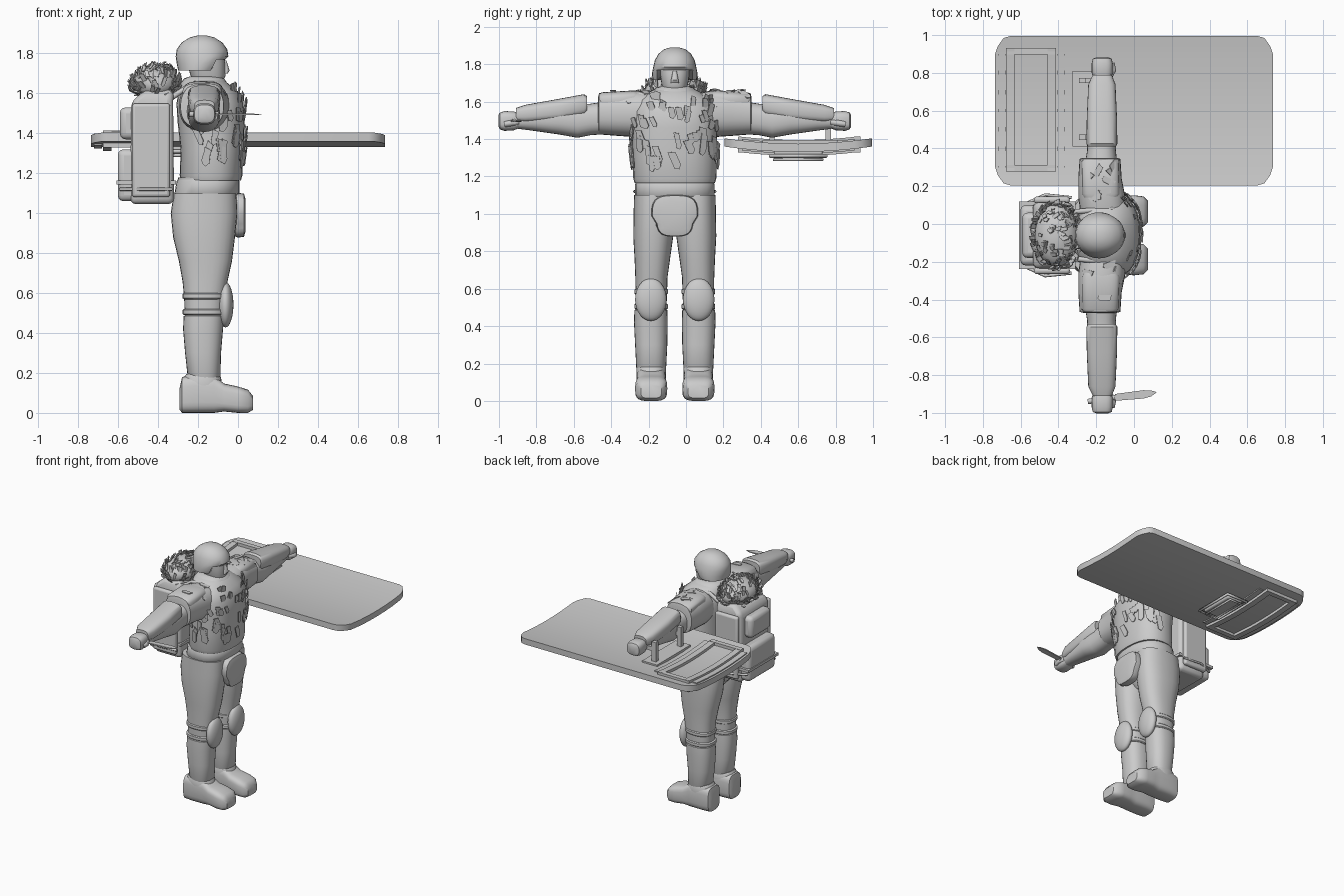
import bpy, bmesh, math, random
from mathutils import Vector, Matrix

if "Cube" in bpy.data.objects:
    bpy.data.objects.remove(bpy.data.objects["Cube"])

random.seed(4)
CY = -0.06  # body mid plane
grey = bpy.data.materials.new("plain grey")
grey.diffuse_color = (0.6, 0.6, 0.6, 1)
grey.use_nodes = True
grey.node_tree.nodes["Principled BSDF"].inputs["Base Color"].default_value = grey.diffuse_color


def finish(name, bm, bevel=0.0, angle=40):
    bmesh.ops.recalc_face_normals(bm, faces=bm.faces)
    me = bpy.data.meshes.new(name)
    bm.to_mesh(me)
    bm.free()
    ob = bpy.data.objects.new(name, me)
    bpy.context.collection.objects.link(ob)
    me.materials.append(grey)
    if bevel:
        m = ob.modifiers.new("bevel", 'BEVEL')
        m.width, m.segments = bevel, 3
    bpy.context.view_layer.objects.active = ob
    ob.select_set(True)
    bpy.ops.object.shade_smooth_by_angle(angle=math.radians(angle))
    ob.select_set(False)
    return ob


def loft(name, axis, secs, n=2.4, sides=28, box=False, bevel=0.0, fix=None):
    """Sections are (t, a, b, ra, rb): place on axis, centre and half sizes."""
    bm = bmesh.new()
    rings = []
    for t, a, b, ra, rb in secs:
        if box:
            pts = [(1, 1), (-1, 1), (-1, -1), (1, -1)]
        else:
            pts = []
            for i in range(sides):
                c, s = math.cos(2 * math.pi * i / sides), math.sin(2 * math.pi * i / sides)
                pts.append((math.copysign(abs(c) ** (2 / n), c), math.copysign(abs(s) ** (2 / n), s)))
        ring = []
        for u, v in pts:
            p, q = a + ra * u, b + rb * v
            ring.append(bm.verts.new({'x': (t, p, q), 'y': (p, t, q), 'z': (p, q, t)}[axis]))
        rings.append(ring)
    for r, s in zip(rings, rings[1:]):
        for i in range(len(r)):
            j = (i + 1) % len(r)
            bm.faces.new((r[i], r[j], s[j], s[i]))
    bm.faces.new(rings[0])
    bm.faces.new(rings[-1])
    if fix:
        for v in bm.verts:
            fix(v.co)
    return finish(name, bm, bevel)


def block(name, x0, x1, y0, y1, z0, z1, bevel=0.0):
    return loft(name, 'z', [(z, (x0 + x1) / 2, (y0 + y1) / 2, (x1 - x0) / 2, (y1 - y0) / 2)
                            for z in (z0, z1)], box=True, bevel=bevel)


def ball(name, c, r, fix=None):
    bm = bmesh.new()
    bmesh.ops.create_uvsphere(bm, u_segments=28, v_segments=16, radius=1)
    for v in bm.verts:
        v.co = Vector([c[i] + r[i] * v.co[i] for i in range(3)])
    return finish(name, bm)


def tube(name, pts, r, cyclic=False):
    cu = bpy.data.curves.new(name, 'CURVE')
    cu.dimensions, cu.bevel_depth, cu.bevel_resolution, cu.use_fill_caps = '3D', r, 2, True
    sp = cu.splines.new('POLY')
    sp.points.add(len(pts) - 1)
    sp.use_cyclic_u = cyclic
    for p, q in zip(sp.points, pts):
        p.co = (*q, 1)
    ob = bpy.data.objects.new(name, cu)
    cu.materials.append(grey)
    bpy.context.collection.objects.link(ob)


def leaf(bm, pos, normal, w, h, roll=0.0, tilt=0.0):
    """One thin cloth scrap lying on a surface."""
    up = Vector((0, 0, 1)) if abs(normal.z) < 0.9 else Vector((1, 0, 0))
    side = up.cross(normal).normalized()
    up = normal.cross(side)
    m = Matrix((side, up, normal)).transposed() @ Matrix.Rotation(roll, 3, 'Z') @ Matrix.Rotation(tilt, 3, 'X')
    shape = [(-.5, .5), (.4, .4), (.5, -.3), (.1, -.5), (-.4, -.4)]
    rows = [[bm.verts.new(pos + m @ Vector((x * w, y * h, z))) for x, y in shape] for z in (0, .005)]
    bm.faces.new(rows[0][::-1])
    bm.faces.new(rows[1])
    for i in range(5):
        j = (i + 1) % 5
        bm.faces.new((rows[0][i], rows[0][j], rows[1][j], rows[1][i]))


# Torso, belt, pelvis
torso = [(1.165, -.135, CY, .150, .215), (1.19, -.135, CY, .157, .222), (1.32, -.13, CY, .157, .225),
         (1.46, -.135, CY, .168, .228), (1.55, -.14, CY, .168, .228), (1.61, -.15, CY, .148, .20),
         (1.65, -.165, CY, .115, .14), (1.675, -.17, CY, .09, .09)]
loft("torso", 'z', torso)
loft("waist", 'z', [(1.08, -.16, CY, .155, .205), (1.18, -.15, CY, .15, .205)])
loft("belt", 'z', [(1.09, -.155, CY, .155, .205), (1.10, -.155, CY, .163, .212),
                   (1.16, -.15, CY, .158, .212), (1.17, -.15, CY, .15, .205)])
loft("pelvis", 'z', [(.88, -.17, CY, .08, .05), (.95, -.17, CY, .145, .15), (1.10, -.165, CY, .16, .215)])
loft("groin_plate", 'x', [(-.03, CY, 1.0, .11, .11), (.0, CY, .99, .125, .112),
                          (.03, CY, .99, .12, .108), (.038, CY, .99, .09, .08)], n=3.2,
     fix=lambda c: setattr(c, 'y', CY + (c.y - CY) * (1 if c.z > .95 else .8)))

# Neck, head, helmet, scarf
loft("head", 'z', [(1.62, -.18, CY, .075, .08), (1.66, -.15, CY, .075, .06), (1.69, -.15, CY, .088, .07),
                   (1.75, -.16, CY, .095, .08), (1.82, -.17, CY, .10, .085)])
loft("nose", 'z', [(1.70, -.063, CY, .012, .022), (1.715, -.06, CY, .018, .02), (1.765, -.066, CY, .008, .01)])
loft("helmet", 'z', [(1.715, -.20, CY, .10, .118), (1.75, -.185, CY, .122, .122), (1.785, -.18, CY, .132, .115),
                     (1.82, -.18, CY, .127, .107), (1.855, -.18, CY, .102, .088),
                     (1.88, -.18, CY, .062, .058), (1.89, -.18, CY, .022, .022)], n=2.1,
     fix=lambda c: setattr(c, 'z', 1.77 if c.z < 1.77 and c.x > -.13 else c.z))
loft("scarf", 'z', [(1.60, -.17, CY, .12, .15), (1.64, -.17, CY, .125, .13),
                    (1.675, -.17, CY, .10, .10), (1.685, -.17, CY, .07, .07)])

# Limbs, both sides
for s, side in ((1, "left"), (-1, "right")):
    def L(d):
        return CY + s * d
    loft(side + "_trouser", 'z', [(1.10, -.165, L(.11), .157, .108), (1.0, -.17, L(.112), .167, .108),
         (.88, -.17, L(.115), .155, .107), (.76, -.163, L(.12), .133, .095), (.66, -.165, L(.125), .113, .086),
         (.58, -.168, L(.125), .102, .084), (.46, -.17, L(.126), .095, .08)])
    loft(side + "_shin_guard", 'z', [(.165, -.17, L(.126), .072, .075), (.18, -.17, L(.126), .082, .08),
         (.30, -.175, L(.126), .09, .086), (.42, -.175, L(.128), .10, .09), (.485, -.172, L(.128), .10, .088),
         (.49, -.172, L(.128), .09, .08)])
    for z in (.505, .585):
        loft(side + "_knee_strap", 'z', [(z - .016, -.17, L(.126), .100, .084), (z - .01, -.17, L(.126), .108, .09),
             (z + .01, -.17, L(.126), .108, .09), (z + .016, -.17, L(.126), .100, .084)])
    ball(side + "_knee_pad", (-.063, L(.128), .542), (.04, .084, .114))
    loft(side + "_boot", 'x', [(-.292, L(.126), .07, .05, .055), (-.28, L(.126), .09, .07, .09),
         (-.22, L(.126), .095, .08, .095), (-.12, L(.126), .093, .078, .093), (-.07, L(.126), .077, .08, .07),
         (.0, L(.126), .066, .086, .066), (.05, L(.126), .058, .08, .058), (.075, L(.126), .05, .055, .035)], n=3.6)
    loft(side + "_boot_cuff", 'z', [(.12, -.175, L(.126), .10, .077), (.18, -.178, L(.126), .092, .08),
                                    (.195, -.178, L(.126), .08, .07)])
    # Sleeve, arm, gauntlet, fist
    loft(side + "_sleeve", 'y', [(L(.10), -.16, 1.53, .12, .11), (L(.2), -.17, 1.535, .125, .125),
         (L(.30), -.18, 1.535, .115, .118), (L(.405), -.18, 1.535, .108, .11), (L(.41), -.18, 1.53, .09, .095)])
    loft(side + "_shoulder_plate", 'y', [(L(.2), -.175, 1.61, .09, .045), (L(.22), -.175, 1.61, .10, .05),
         (L(.39), -.18, 1.60, .098, .05), (L(.405), -.18, 1.60, .085, .04)], n=3)
    loft(side + "_arm", 'y', [(L(.36), -.175, 1.515, .088, .088), (L(.45), -.172, 1.505, .076, .084),
         (L(.52), -.17, 1.495, .08, .088), (L(.62), -.17, 1.505, .076, .08), (L(.76), -.17, 1.505, .06, .06),
         (L(.86), -.168, 1.50, .045, .042)])
    loft(side + "_gauntlet", 'y', [(L(.47), -.17, 1.585, .074, .045), (L(.485), -.17, 1.58, .082, .06),
         (L(.62), -.17, 1.555, .08, .06), (L(.80), -.17, 1.535, .072, .048), (L(.85), -.168, 1.53, .05, .036)], n=3)
    loft(side + "_fist", 'y', [(L(.83), -.168, 1.50, .045, .04), (L(.86), -.168, 1.497, .056, .05),
         (L(.91), -.168, 1.497, .056, .053), (L(.935), -.168, 1.497, .05, .045), (L(.943), -.168, 1.497, .03, .03)], n=3)
    tube(side + "_thumb", [(-.13, L(.84), 1.49), (-.11, L(.875), 1.485), (-.118, L(.91), 1.48)], .016)

# Knife in the right hand
tube("knife_grip", [(-.245, -.94, 1.495), (-.1, -.918, 1.495)], .014)
loft("knife_blade", 'x', [(-.1, -.918, 1.495, .018, .004), (.05, -.902, 1.495, .022, .004),
                          (.09, -.897, 1.495, .016, .003), (.118, -.891, 1.495, .002, .001)], box=True)

# Backpack with pouches, straps and side frame
loft("backpack", 'z', [(1.045, -.43, CY, .11, .175), (1.56, -.43, CY, .105, .175), (1.62, -.39, CY, .07, .15)],
     box=True, bevel=.03)
block("lower_pouch", -.602, -.48, -.22, .10, 1.06, 1.32, .03)
block("upper_pouch", -.592, -.48, -.18, .06, 1.37, 1.53, .03)
block("pack_strap", -.608, -.31, -.238, .118, 1.145, 1.165)
for s in (1, -1):
    y = CY + s * .17
    block("side_pouch", -.53, -.34, min(y, y + s * .035), max(y, y + s * .035), 1.08, 1.55, .015)
    block("strap_buckle", -.595, -.54, CY + s * .12 - .025, CY + s * .12 + .025, 1.13, 1.18, .008)
    tube("frame_rail", [(-.59, CY + s * .16, 1.12), (-.47, CY + s * .215, 1.12), (-.33, CY + s * .2, 1.12)], .008)
    tube("shoulder_strap", [(-.36, CY + s * .12, 1.56), (-.25, CY + s * .13, 1.635), (-.12, CY + s * .14, 1.635),
                            (-.02, CY + s * .15, 1.54)], .014)

# Camouflage roll covered in scraps
C, R = Vector((-.41, CY, 1.645)), (.115, .165, .09)
ball("camouflage_roll", C, R)
bm = bmesh.new()
for i in range(170):
    z = random.uniform(-.5, .98)
    a = random.uniform(0, 2 * math.pi)
    k = math.sqrt(1 - z * z)
    d = Vector((k * math.cos(a), k * math.sin(a), z))
    n = Vector((d.x / R[0], d.y / R[1], d.z / R[2])).normalized()
    pos = C + Vector((d.x * R[0], d.y * R[1], d.z * R[2])) + n * .01
    leaf(bm, pos, n, random.uniform(.018, .028), random.uniform(.035, .055),
         random.uniform(-.5, .5), random.uniform(.3, 1.0))
finish("roll_scraps", bm, angle=20)

# Cloth scraps on the jacket and shoulders
bm = bmesh.new()
for i in range(64):
    z = 1.27 + .36 * ((i * .618) % 1)
    a = random.uniform(-1.9, 1.9)
    k = next(j for j in range(len(torso) - 1) if torso[j + 1][0] >= z)
    lo, hi = torso[k], torso[k + 1]
    f = (z - lo[0]) / (hi[0] - lo[0])
    cx, rx, ry = (lo[j] + f * (hi[j] - lo[j]) for j in (1, 3, 4))
    c, s = math.cos(a), math.sin(a)
    pos = Vector((cx + (rx + .01) * math.copysign(abs(c) ** .83, c), CY + (ry + .01) * math.copysign(abs(s) ** .83, s), z))
    leaf(bm, pos, Vector((c / rx, s / ry, 0)).normalized(), random.uniform(.025, .045),
         random.uniform(.07, .13) if z < 1.4 else random.uniform(.05, .08), random.uniform(-.4, .4), .12)
for i in range(14):
    s = random.choice((1, -1))
    a = random.uniform(.1, 2.2)
    n = Vector((math.cos(a), 0, math.sin(a)))
    pos = Vector((-.175 + n.x * .125, CY + s * random.uniform(.15, .38), 1.535 + n.z * .122))
    leaf(bm, pos, n, .035, .075, random.uniform(-1, 1), .1)
finish("jacket_scraps", bm, angle=20)


# Curved shield held flat on the left arm
def sz(y):
    return 1.383 - .03 * (1 - ((y - .6) / .4) ** 2)


ys = [(.205, .655), (.215, .69), (.26, .722), (.30, .735), (.40, .737), (.50, .737)]
ys += [(.6, .737)] + [(1.2 - y, h) for y, h in reversed(ys)]
loft("shield", 'y', [(y, 0, sz(y), h, .022) for y, h in ys], box=True)
yy = [.28 + .65 * i / 8 for i in range(9)]
for x, w in ((-.655, .022), (-.435, .022)):
    loft("window_frame_side", 'y', [(y, x, sz(y), w, .042) for y in yy], box=True)
for y in (.295, .915):
    block("window_frame_end", -.677, -.413, y - .018, y + .018, sz(y) - .042, sz(y) + .042)
for x in (-.70, -.385):
    loft("window_rail", 'y', [(.3 + .06 * i, x, sz(.3 + .06 * i), .02, .03) for i in range(11)], box=True)

# Grip plate and arm brackets
block("grip_plate", -.325, -.20, .41, .81, 1.36, 1.395)
for y in (.46, .76):
    block("bracket_post", -.29, -.255, y - .014, y + .014, 1.37, 1.54)
    block("bracket_bar", -.29, -.18, y - .014, y + .014, 1.47, 1.50)

# Lamp housing under the shield
block("lamp_housing", -.36, -.23, .47, .73, 1.30, 1.35, .012)
tube("lamp_guard", [(-.38, .45, 1.31), (-.21, .45, 1.31), (-.21, .75, 1.31), (-.38, .75, 1.31)], .01, True)
tube("lamp_guard_lower", [(-.34, .47, 1.29), (-.25, .47, 1.29), (-.25, .73, 1.29), (-.34, .73, 1.29)], .008, True)
